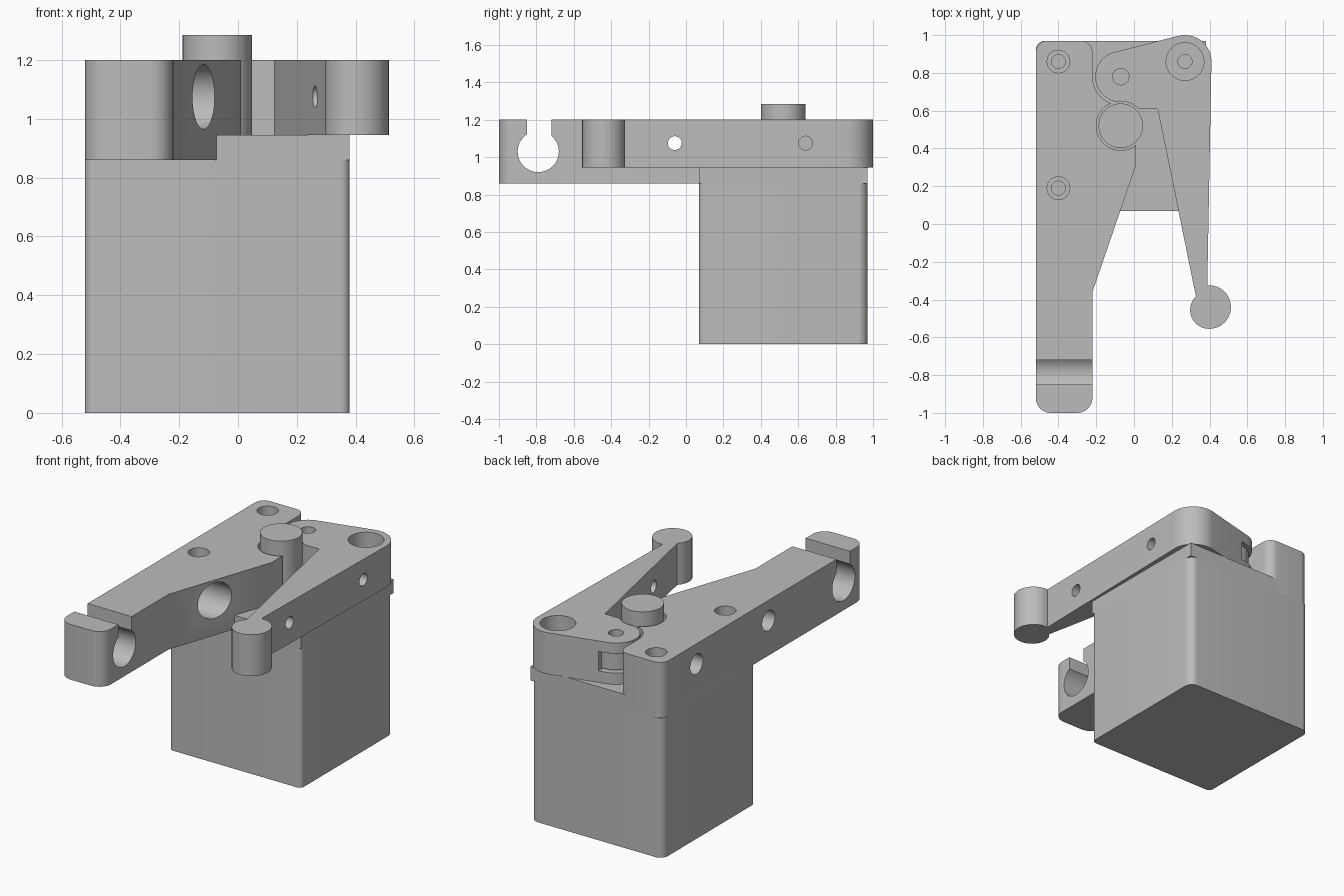
import bpy, bmesh, math
from math import cos, sin, radians
from mathutils import Vector, Matrix

if "Cube" in bpy.data.objects:
    bpy.data.objects.remove(bpy.data.objects["Cube"], do_unlink=True)

grey = bpy.data.materials.new("plain grey")
grey.use_nodes = True
GREY = (0.5, 0.5, 0.5, 1)
grey.diffuse_color = GREY
grey.node_tree.nodes["Principled BSDF"].inputs["Base Color"].default_value = GREY


def arc(c, r, a0, a1, n=24):
    """Points on a circular arc, angles in degrees."""
    angles = [radians(a0 + (a1 - a0) * i / n) for i in range(n + 1)]
    return [(c[0] + r * cos(a), c[1] + r * sin(a)) for a in angles]


def fillet(corners, n=10):
    """Outline from (x, y) or (x, y, radius) corners."""
    out = []
    for i, c in enumerate(corners):
        p = Vector(c[:2])
        if len(c) < 3:
            out.append(tuple(p))
            continue
        r = c[2]
        a = (Vector(corners[i - 1][:2]) - p).normalized()
        b = (Vector(corners[(i + 1) % len(corners)][:2]) - p).normalized()
        half = a.angle(b) / 2
        centre = p + (a + b).normalized() * r / sin(half)
        start = p + a * r / math.tan(half) - centre
        sweep = start.angle_signed(p + b * r / math.tan(half) - centre)
        for k in range(n + 1):
            out.append(tuple(centre + Matrix.Rotation(-sweep * k / n, 2) @ start))
    return out


def make(name, bm):
    bmesh.ops.recalc_face_normals(bm, faces=bm.faces)
    mesh = bpy.data.meshes.new(name)
    bm.to_mesh(mesh)
    bm.free()
    mesh.materials.append(grey)
    ob = bpy.data.objects.new(name, mesh)
    bpy.context.collection.objects.link(ob)
    return ob


def prism(name, outline, z0, z1):
    bm = bmesh.new()
    face = bm.faces.new([bm.verts.new((x, y, z0)) for x, y in outline])
    new = bmesh.ops.extrude_face_region(bm, geom=[face])["geom"]
    verts = [v for v in new if isinstance(v, bmesh.types.BMVert)]
    bmesh.ops.translate(bm, verts=verts, vec=(0, 0, z1 - z0))
    return make(name, bm)


def rod(name, p0, p1, r):
    """Cylinder between two points."""
    p0, p1 = Vector(p0), Vector(p1)
    d = p1 - p0
    m = Matrix.Translation((p0 + p1) / 2) @ d.to_track_quat("Z", "Y").to_matrix().to_4x4()
    bm = bmesh.new()
    bmesh.ops.create_cone(bm, cap_ends=True, segments=48, radius1=r, radius2=r,
                          depth=d.length, matrix=m)
    return make(name, bm)


def upright(x, y, z0, z1, r, name="cutter"):
    return rod(name, (x, y, z0), (x, y, z1), r)


def across(y, x0, x1, r, z=1.075):
    return rod("cutter", (x0, y, z), (x1, y, z), r)


def box(x0, x1, y0, y1, z0, z1, name="cutter"):
    return prism(name, [(x0, y0), (x1, y0), (x1, y1), (x0, y1)], z0, z1)


def cut(ob, cutters):
    for c in cutters:
        c.hide_render = True
        mod = ob.modifiers.new("cut", "BOOLEAN")
        mod.operation, mod.solver, mod.object = "DIFFERENCE", "EXACT", c
        bpy.context.view_layer.objects.active = ob
        bpy.ops.object.modifier_apply(modifier=mod.name)
        bpy.data.objects.remove(c, do_unlink=True)


BASE, DECK, TOP = 0.86, 0.945, 1.2
PIN, PIVOT, HINGE = (-0.07, 0.52), (-0.07, 0.78), (0.27, 0.86)

# Body block with rounded uprights, and the square deck on top of it
block = prism("body_block", fillet([(-0.52, 0.07, 0.03), (0.38, 0.07, 0.03),
                                    (0.38, 0.97, 0.05), (-0.52, 0.97, 0.05)]), 0, BASE)
deck = box(-0.28, 0.38, 0.07, 0.97, BASE, DECK, "deck_plate")
cut(deck, [upright(*HINGE, 0.9, 1, 0.037)])

# Fixed arm with clamp end, spring pocket and screw holes
fixed = prism("fixed_arm", fillet([
    (-0.52, -1, 0.08), (-0.22, -1, 0.08), (-0.22, -0.36), (0.01, 0.31), (0.01, 0.5),
    (-0.08, 0.66), (-0.22, 0.78), (-0.22, 0.97, 0.06), (-0.52, 0.97, 0.06)]), BASE, TOP)
cut(fixed, [
    upright(*PIN, DECK, 1.4, 0.13),
    upright(*PIVOT, DECK, 1.4, 0.15),
    across(-0.79, -0.7, 0, 0.11, 1.03),
    box(-0.7, 0, -0.85, -0.72, 1.05, 1.4),
    across(-0.06, -0.37, 0.3, 0.11),
    across(-0.06, -0.7, -0.3, 0.062),
    across(0.64, -0.7, -0.1, 0.062)])
for y in (0.19, 0.86):
    cut(fixed, [upright(-0.4, y, 1.08, 1.4, 0.06), upright(-0.4, y, 0.9, 1.2, 0.037)])

# Swinging lever with rounded foot, pivot end and roller slot
outline = fillet([(0.148, -0.555, 0.1), (0.513, -0.555, 0.114),
                  (0.513, -0.325, 0.114), (0.388, -0.325)])
outline += arc(HINGE, 0.14, -1, 103) + arc(PIVOT, 0.135, 103, 270)
outline += [(0.03, 0.61), (0.125, 0.61)]
lever = prism("swing_lever", outline, DECK, TOP)
cut(lever, [
    upright(*PIN, 0.9, 1.4, 0.13),
    box(-0.4, -0.05, 0.5, 1.1, 1.015, 1.135),
    upright(*PIVOT, 0.9, 1.4, 0.043),
    upright(*HINGE, 1.08, 1.4, 0.1),
    upright(*HINGE, 0.9, 1.2, 0.037),
    across(-0.06, 0, 0.24, 0.095),
    across(-0.06, 0.1, 0.6, 0.037),
    across(0.64, 0.2, 0.6, 0.037)])

# Roller in the slot and the push button pin
roller = upright(*PIVOT, 1.025, 1.125, 0.115, "slot_roller")
cut(roller, [upright(*PIVOT, 0.9, 1.4, 0.043)])
button = upright(*PIN, DECK, 1.285, 0.118, "push_button")

# Smooth curved walls, keep edges sharp
for ob in bpy.context.scene.objects:
    ob.select_set(ob in (block, deck, fixed, lever, roller, button))
bpy.context.view_layer.objects.active = block
bpy.ops.object.shade_smooth_by_angle(angle=radians(30))
